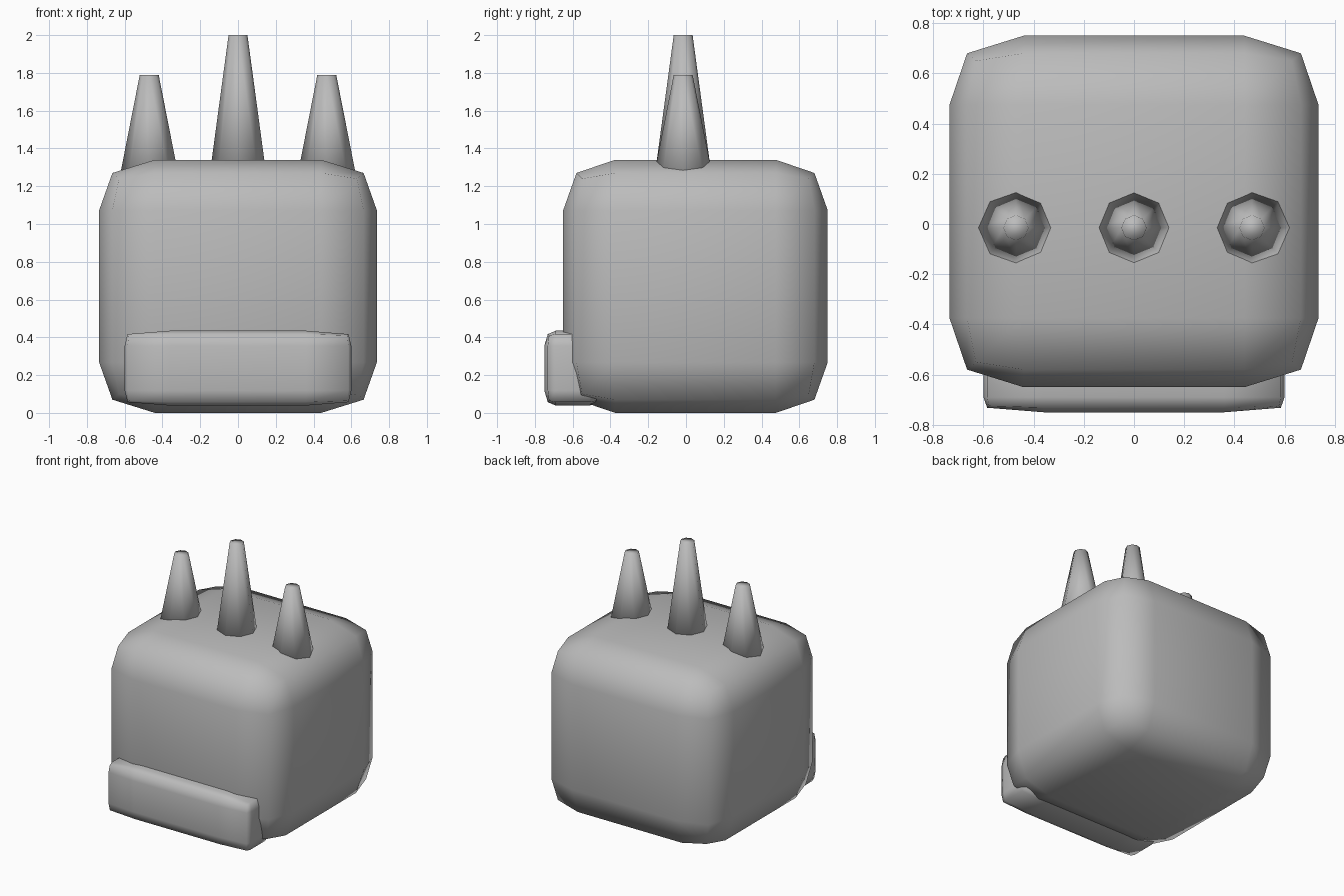
import bpy
import bmesh
from itertools import product
from mathutils import Vector

if "Cube" in bpy.data.objects:
    bpy.data.objects.remove(bpy.data.objects["Cube"], do_unlink=True)

grey = bpy.data.materials.new("grey")
grey.use_nodes = True
GREY = (0.5, 0.5, 0.5, 1)
grey.diffuse_color = GREY
grey.node_tree.nodes["Principled BSDF"].inputs["Base Color"].default_value = GREY


def finish(bm, name):
    bmesh.ops.recalc_face_normals(bm, faces=bm.faces)
    for face in bm.faces:
        face.smooth = True
    mesh = bpy.data.meshes.new(name)
    bm.to_mesh(mesh)
    bm.free()
    mesh.materials.append(grey)
    obj = bpy.data.objects.new(name, mesh)
    bpy.context.collection.objects.link(obj)
    return obj


def soft_box(name, centre, half, margin, edge, corner):
    """Box with a 3 x 3 grid on each side, its edges and corners pulled in."""
    bm = bmesh.new()
    verts = {}
    for key in product(range(4), repeat=3):
        outer = [k in (0, 3) for k in key]
        rank = sum(outer)
        if rank == 0:
            continue
        pull = (0, 0, edge, corner)[rank]
        co = Vector(centre)
        for axis in range(3):
            inset = (pull[axis] if pull else 0) if outer[axis] else margin[axis]
            co[axis] += (half[axis] - inset) * (1 if key[axis] > 1 else -1)
        verts[key] = bm.verts.new(co)
    for axis, side, i, j in product(range(3), (0, 3), range(3), range(3)):
        loop = []
        for a, b in ((i, j), (i + 1, j), (i + 1, j + 1), (i, j + 1)):
            key = [a, b]
            key.insert(axis, side)
            loop.append(verts[tuple(key)])
        bm.faces.new(loop)
    return finish(bm, name)


def spike(name, x, base_radius, top):
    """Eight-sided tapered horn, sunk into the top of the body."""
    base = 1.2
    bm = bmesh.new()
    bmesh.ops.create_cone(bm, cap_ends=True, segments=8, radius1=base_radius,
                          radius2=0.05, depth=top - base)
    bmesh.ops.translate(bm, verts=bm.verts, vec=(x, -0.015, (top + base) / 2))
    return finish(bm, name)


# Rounded block body
soft_box("body", (0, 0.05, 0.67), (0.735, 0.7, 0.67), (0.295, 0.275, 0.267),
         (0.07, 0.07, 0.07), (0.105, 0.1, 0.1))

# Protruding bar low on the front
soft_box("front_bar", (0, -0.6, 0.237), (0.6, 0.15, 0.198), (0.24, 0.06, 0.08),
         (0.015, 0.018, 0.018), (0.022, 0.025, 0.025))

# Row of spikes on top
spike("middle_spike", 0, 0.158, 2.0)
for name, x in (("left_spike", 0.47), ("right_spike", -0.47)):
    spike(name, x, 0.166, 1.79)
